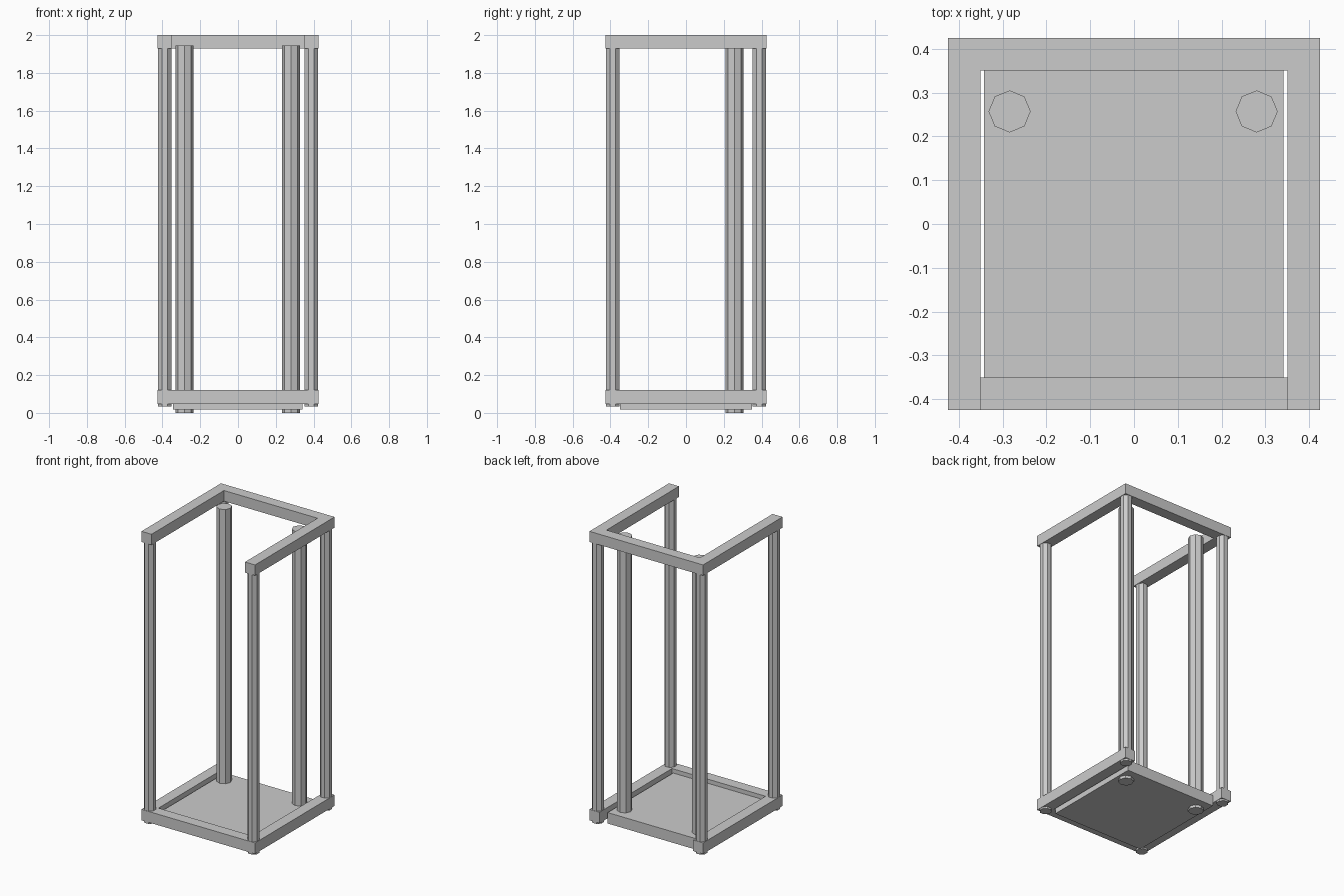
import bpy, math

if "Cube" in bpy.data.objects:
    bpy.data.objects.remove(bpy.data.objects["Cube"])


def box(name, x0, x1, y0, y1, z0, z1):
    bpy.ops.mesh.primitive_cube_add(size=1, location=((x0 + x1) / 2, (y0 + y1) / 2, (z0 + z1) / 2))
    ob = bpy.context.object
    ob.name = name
    ob.scale = (x1 - x0, y1 - y0, z1 - z0)
    bpy.ops.object.transform_apply(location=False, rotation=False, scale=True)
    return ob


def octagon(name, x, y, r, z0, z1, turn):
    bpy.ops.mesh.primitive_cylinder_add(vertices=8, radius=r, depth=z1 - z0,
                                        location=(x, y, (z0 + z1) / 2),
                                        rotation=(0, 0, math.radians(turn)))
    bpy.context.object.name = name


OUT, INN = 0.425, 0.35
LOW = (0.046, 0.12)     # lower frame heights
TOP = (1.928, 2.0)      # upper frame heights

# Side rails, lower and upper
for side, s in (("left", -1), ("right", 1)):
    x0, x1 = sorted((s * INN, s * OUT))
    for level, z in (("lower", LOW), ("upper", TOP)):
        box(f"{level}_{side}_rail", x0, x1, -OUT, OUT, *z)

    # Slim corner posts poking out below the lower frame
    for end, t in (("front", -1), ("back", 1)):
        octagon(f"{end}_{side}_post", s * 0.3875, t * 0.3875, 0.038, 0.034, 1.95, 22.5)

# Lower frame is open at the back, upper frame is open at the front
box("lower_front_rail", -OUT, OUT, -OUT, -INN, *LOW)
box("upper_back_rail", -INN, INN, INN, OUT, *TOP)

# Floor slab with a narrow gap to the side rails
box("floor_slab", -0.343, 0.341, -INN, INN, 0.018, 0.092)

# Thick poles through the floor
octagon("left_pole", -0.284, 0.257, 0.048, 0.0, 1.946, 0)
octagon("right_pole", 0.28, 0.257, 0.048, 0.0, 1.946, 0)
